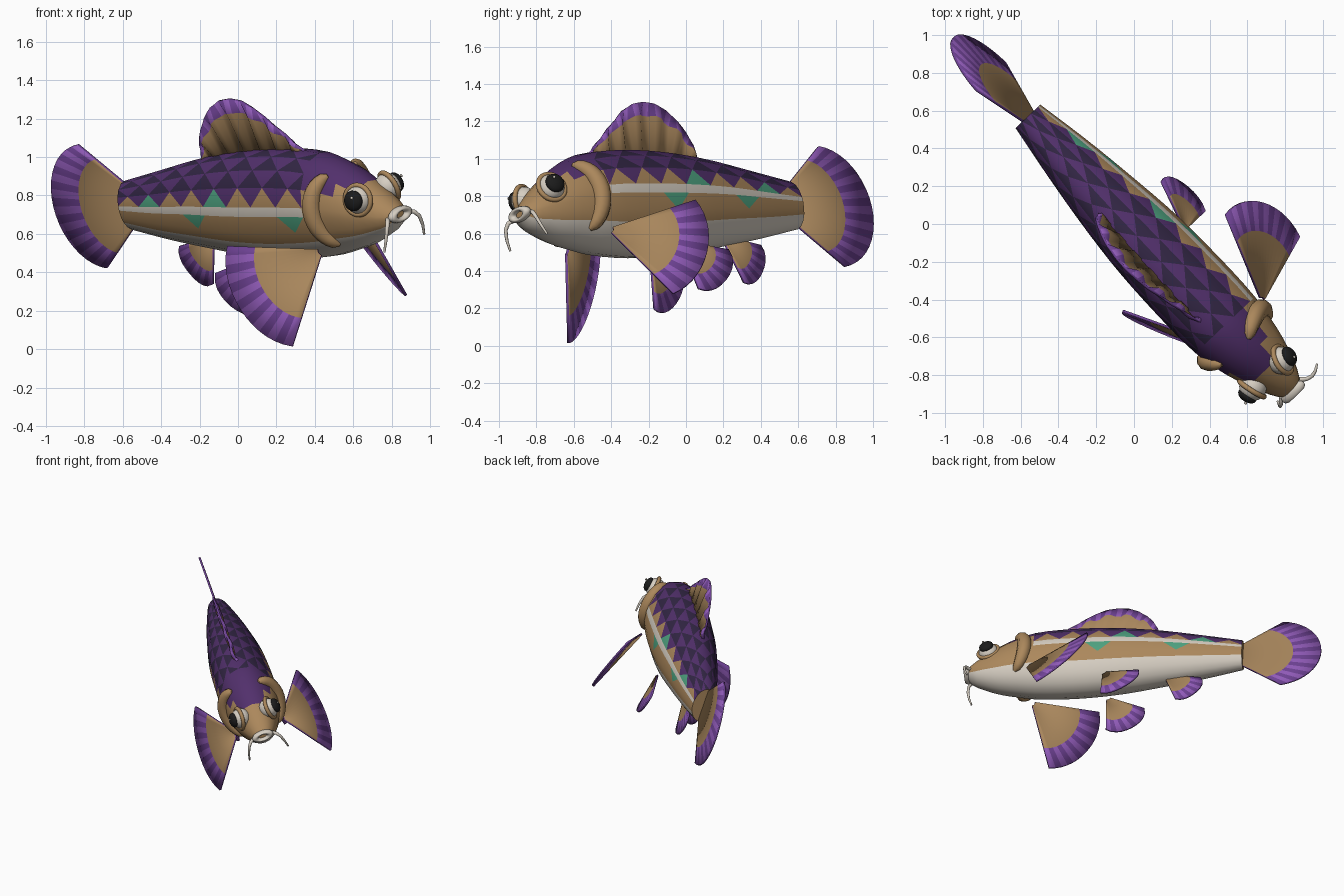
import bpy, bmesh, math
from mathutils import Vector, Matrix

if "Cube" in bpy.data.objects:
    bpy.data.objects.remove(bpy.data.objects["Cube"])

# Local frame: X = forward, Y = fish's left, Z = up; whole fish is yawed and rolled
ROLL = math.radians(18)
c, s_ = math.cos(ROLL), math.sin(ROLL)
F, L = Vector((.688, -.726, 0)), Vector((.726, .688, 0))
Z = Vector((0, 0, 1))
left, up = L * c + Z * s_, Z * c - L * s_
M = Matrix((F, left, up)).transposed().to_4x4()
M.translation = L * -.016 + Z * .752


def mat(name, r, g, b):
    m = bpy.data.materials.new(name)
    lin = [((v / 255 + .055) / 1.055) ** 2.4 if v > 10 else v / 255 / 12.92 for v in (r, g, b)]
    m.diffuse_color = (*lin, 1)
    m.use_nodes = True
    m.node_tree.nodes["Principled BSDF"].inputs["Base Color"].default_value = m.diffuse_color
    return m


TAN = mat("tan", 172, 136, 92)
PURPLE = mat("scale purple", 82, 48, 108)
DARK = mat("dark scale", 50, 38, 68)
CREAM = mat("cream", 214, 206, 194)
GREEN = mat("teal green", 78, 162, 128)
FIN_LIGHT = mat("fin light purple", 146, 92, 186)
FIN_MID = mat("fin purple", 110, 66, 148)
BLACK = mat("eye black", 28, 28, 28)
FIN_TAN = mat("fin tan", 168, 134, 92)


def finish(ob, name, mats, local=Matrix()):
    ob.name = name
    for m in mats:
        ob.data.materials.append(m)
    ob.matrix_world = M @ local
    bpy.ops.object.select_all(action='DESELECT')
    ob.select_set(True)
    bpy.context.view_layer.objects.active = ob
    bpy.ops.object.shade_smooth_by_angle(angle=math.radians(40))
    return ob


def mesh(name, verts, faces, idx, mats):
    bm = bmesh.new()
    vs = [bm.verts.new(v) for v in verts]
    for f, i in zip(faces, idx):
        bm.faces.new([vs[k] for k in f]).material_index = i
    bmesh.ops.remove_doubles(bm, verts=bm.verts, dist=.0005)
    bmesh.ops.recalc_face_normals(bm, faces=bm.faces)
    me = bpy.data.meshes.new(name)
    bm.to_mesh(me)
    bm.free()
    ob = bpy.data.objects.new(name, me)
    bpy.context.collection.objects.link(ob)
    return finish(ob, name, mats)


# Body profile: station, top, bottom, half width
PROFILE = [(-.8, .13, .135, .085), (-.5, .19, .19, .135), (-.2, .25, .235, .175),
           (.1, .29, .275, .205), (.4, .305, .292, .215), (.7, .285, .275, .212),
           (.88, .225, .24, .187), (1.0, .155, .21, .157), (1.1, .085, .17, .122),
           (1.18, .02, .13, .085), (1.22, -.02, .085, .05)]


def section(s):
    n = len(PROFILE)
    k = max(i for i in range(n - 1) if PROFILE[i][0] <= s + 1e-6)
    p, q = PROFILE[k], PROFILE[k + 1]
    o, r = PROFILE[max(k - 1, 0)], PROFILE[min(k + 2, n - 1)]
    h = q[0] - p[0]
    t = (s - p[0]) / h
    out = []
    for j in (1, 2, 3):
        m0 = (q[j] - o[j]) / (q[0] - o[0]) * h
        m1 = (r[j] - p[j]) / (r[0] - p[0]) * h
        out.append((2*t**3 - 3*t*t + 1) * p[j] + (t**3 - 2*t*t + t) * m0
                   + (3*t*t - 2*t**3) * q[j] + (t**3 - t*t) * m1)
    return out


def skin(s, deg, k=1):
    t, b, w = section(s)
    a = math.radians(deg)
    return Vector((s, k * w * math.cos(a), (t - b) / 2 + k * (t + b) / 2 * math.sin(a)))


# Body: scale triangles on the back, lateral stripe, green patches, cream belly
STEP, NS = .095, 16
stations = [-.8 + STEP * i for i in range(NS + 1)] + [.78, .85, .92, .98, 1.04, 1.1, 1.15, 1.19, 1.22]
angles = [9 + 20.25 * k for k in range(9)] + [181, 199, 213, 232, 251, 270, 289, 308, 327, 341, 359]
A = len(angles)
verts = [skin(s, a) for s in stations for a in angles]
faces, idx = [], []
T, P, D, C, G = range(5)
for i in range(len(stations) - 1):
    for j in range(A):
        j2 = (j + 1) % A
        v00, v01, v10, v11 = i * A + j, i * A + j2, (i + 1) * A + j, (i + 1) * A + j2
        belly = 11 <= j <= 16
        if i < NS and (j < 8 or j in (9, 18)):
            if (i + j + (j > 7)) % 2 == 0:
                tris = [(v00, v10, v11), (v00, v11, v01)]
            else:
                tris = [(v00, v10, v01), (v10, v11, v01)]
            k = i // 2
            if j < 8:
                upper = D
                if j in (0, 7):
                    upper = G if k in (1, 4) else T
                cols = [upper, P] if j < 4 else [P, upper]
            elif j == 9:   # right flank
                cols = [G if k in (3, 7) else T, T]
            else:          # left flank
                cols = [T, G if k in (2, 5) else T]
            faces += tris
            idx += cols
        else:
            s = (stations[i] + stations[i + 1]) / 2
            col = T
            if belly:
                col = C
            elif i < NS and j in (8, 19):
                col = C
            elif i >= NS and (1 <= j <= 6 and s < .95 or 2 <= j <= 5 and s < 1.05):
                col = P
            faces.append((v00, v10, v11, v01))
            idx.append(col)
n = len(stations)
faces += [tuple(range(A)), tuple(range((n - 1) * A, n * A))]
idx += [T, T]
mesh("body", verts, faces, idx, [TAN, PURPLE, DARK, CREAM, GREEN])


# Fins: tan web from root to inner line, striped band out to the rim
def fin(name, roots, outer, frac, wave=0):
    vs, fs, ix = [], [], []
    for i, (r, o) in enumerate(zip(roots, outer)):
        r, o = Vector(r), Vector(o)
        inner = r.lerp(o, frac)
        inner.y += wave * (-1) ** (i // 2)
        vs += [r, inner, o]
    for i in range(len(outer) - 1):
        a, b = 3 * i, 3 * i + 3
        fs += [(a, a + 1, b + 1, b), (a + 1, a + 2, b + 2, b + 1)]
        ix += [0, 1 + i % 2]
    ob = mesh(name, vs, fs, ix, [FIN_TAN, FIN_LIGHT, FIN_MID])
    so = ob.modifiers.new("thickness", 'SOLIDIFY')
    so.thickness, so.offset, so.material_offset_rim = .014, 0, 2


def fan(name, root, d1, d2, radius, frac, side=1, n=14, rounding=.03):
    flip = Vector((1, side, 1))
    root = Vector(root)
    d1, d2 = Vector(d1).normalized(), Vector(d2).normalized()
    rays = [d1.slerp(d2, i / n) for i in range(n + 1)]
    outer = [(root + radius * (1 - rounding * abs(2 * i / n - 1) ** 4) * d) * flip for i, d in enumerate(rays)]
    fin(name, [(root + .03 * d) * flip for d in rays], outer, frac)


def spread(pts, n):
    """Resample a polyline evenly into n + 1 points."""
    pts = [Vector(p) for p in pts]
    seg = [(b - a).length for a, b in zip(pts, pts[1:])]
    out = []
    for i in range(n + 1):
        d, k = sum(seg) * i / n, 0
        while k < len(seg) - 1 and d > seg[k]:
            d -= seg[k]
            k += 1
        out.append(pts[k].lerp(pts[k + 1], min(1, d / seg[k])))
    return out


# Tail fin
N = 20
arc = [math.radians(97 + 166 * i / N) for i in range(N + 1)]
fin("tail_fin", [(-.77, 0, .095 - .19 * i / N) for i in range(N + 1)],
    [(-1.045 + .33 * math.cos(a), 0, -.008 + .34 * math.sin(a)) for a in arc], .66)

# Dorsal fin with folded web
N = 26
dorsal = spread([(.63, 0, .28), (.45, 0, .42), (.3, 0, .53), (.22, 0, .567), (.14, 0, .58), (.06, 0, .57),
                 (-.02, 0, .53), (-.08, 0, .475), (-.135, 0, .4), (-.165, 0, .33), (-.17, 0, .25)], N)
fin("dorsal_fin", [(.62 - .77 * i / N, 0, .27 - .03 * i / N) for i in range(N + 1)], dorsal, .77, .013)

# Paired and anal fins
for side, word in ((1, "left"), (-1, "right")):
    fan(word + "_pectoral_fin", (.77, .17, -.19), (-.12, .26, -.45), (-.47, .22, .09), .545, .69, side)
    fan(word + "_pelvic_fin", (.21, .12, -.24), (0, .06, -.29), (-.317, .08, -.084), .325, .64, side, 10, .1)
fan("anal_fin", (-.22, 0, -.17), (-.1, 0, -.28), (-.3, 0, -.06), .32, .66, 1, 10, .12)


def placed(loc, axis, scale):
    q = Vector(axis).to_track_quat('Z', 'Y')
    return Matrix.LocRotScale(Vector(loc), q, Vector(scale))


def ball(name, loc, axis, scale, m):
    bpy.ops.mesh.primitive_uv_sphere_add(segments=20, ring_count=12, radius=1)
    finish(bpy.context.object, name, [m], placed(loc, axis, scale))


def ring(name, loc, axis, scale, minor, m):
    bpy.ops.mesh.primitive_torus_add(major_radius=1, minor_radius=minor, major_segments=28, minor_segments=10)
    finish(bpy.context.object, name, [m], placed(loc, axis, scale))


def tube(name, pts, radii, m):
    cu = bpy.data.curves.new(name, 'CURVE')
    cu.dimensions, cu.bevel_depth, cu.bevel_resolution, cu.use_fill_caps = '3D', 1, 3, True
    sp = cu.splines.new('POLY')
    sp.points.add(len(pts) - 1)
    for p, co, r in zip(sp.points, pts, radii):
        p.co, p.radius = (*co, 1), r
    ob = bpy.data.objects.new(name, cu)
    bpy.context.collection.objects.link(ob)
    bpy.ops.object.select_all(action='DESELECT')
    ob.select_set(True)
    bpy.context.view_layer.objects.active = ob
    bpy.ops.object.convert(target='MESH')
    finish(bpy.context.object, name, [m])


for side, word in ((1, "left"), (-1, "right")):
    # Eyes
    axis = Vector((.25, side, .2)).normalized()
    eye = Vector((1.06, side * .108, .062))
    ball(word + "_eyeball", eye, axis, (.074, .074, .07), CREAM)
    ball(word + "_pupil", eye + axis * .055, axis, (.054, .054, .032), BLACK)
    ring(word + "_eyelid", eye + axis * .01, axis, (.077, .077, .077), .18, TAN)
    ball(word + "_eye_glint", eye + axis * .083 + Vector((.015, 0, .02)), axis, (.008, .008, .006), CREAM)
    # Gill cover crescent
    ts = [-1 + i / 8 for i in range(17)]
    pts = [skin(.785 + .075 * t * t, 5 + 52 * t, .98) * Vector((1, side, 1)) for t in ts]
    tube(word + "_gill_cover", pts, [.012 + .04 * math.sqrt(1 - t * t) for t in ts], TAN)
    # Barbels
    path = spread([(1.2, side * .07, -.06), (1.225, side * .1, -.07), (1.232, side * .122, -.1),
                   (1.225, side * .138, -.15), (1.205, side * .15, -.21)], 10)
    tube(word + "_barbel", path, [.013 - .0007 * i for i in range(11)], CREAM)

# Lips
ring("lips", (1.225, 0, -.052), (1, 0, -.1), (.055, .028, .055), .45, CREAM)
